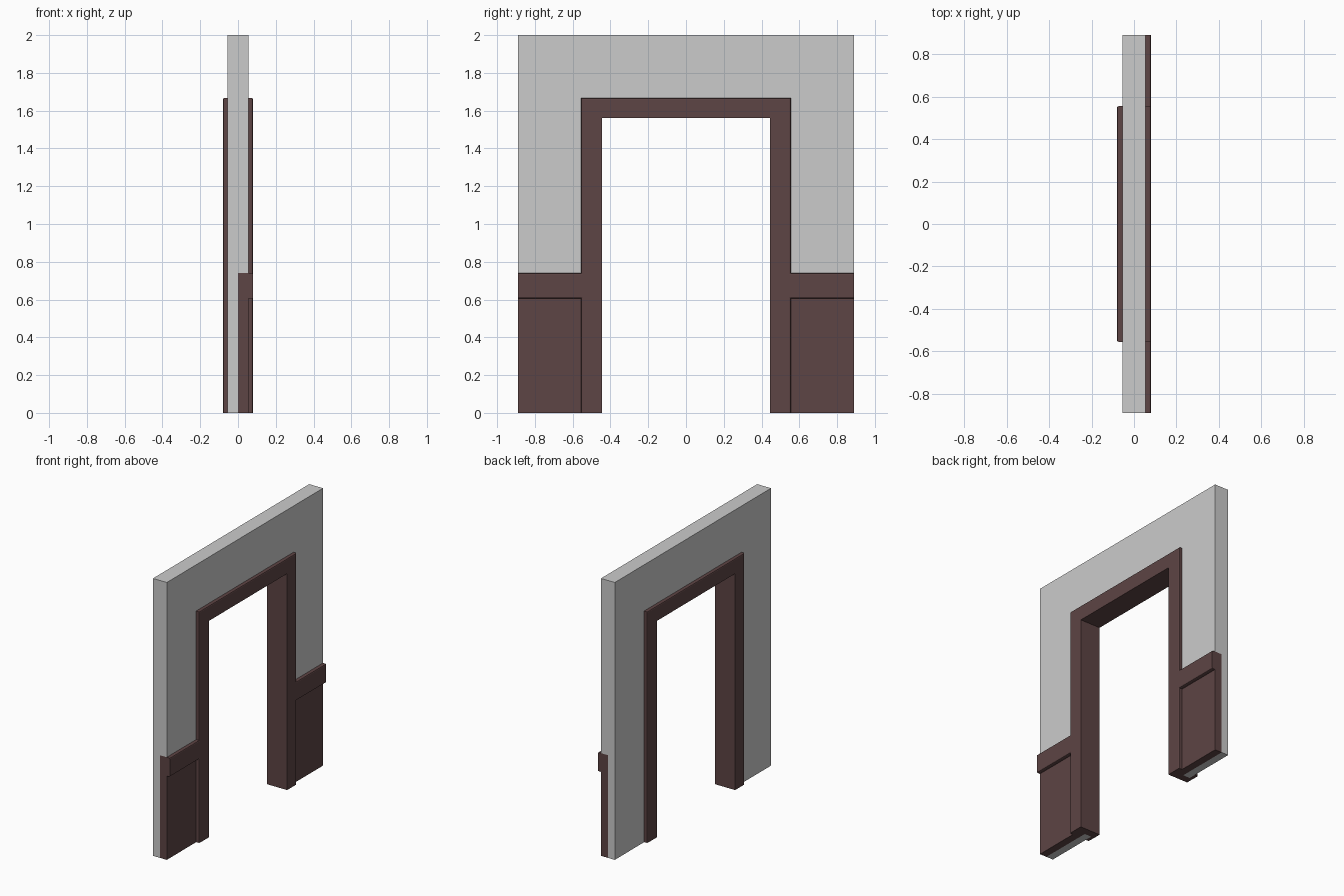
import bpy, bmesh

if "Cube" in bpy.data.objects:
    bpy.data.objects.remove(bpy.data.objects["Cube"])

WALL, TRIM = 0.055, 0.08          # half depths of wall and trim
W, H = 0.89, 2.0                  # half width and height of the wall
IN, OUT, MID = 0.445, 0.555, 0.5  # opening, casing edge, wall opening
IN_Z, OUT_Z, MID_Z = 1.56, 1.667, 1.61
RAIL_LO, RAIL_HI = 0.605, 0.74

wood = bpy.data.materials.new("dark_wood")
wood.diffuse_color = (0.11, 0.058, 0.058, 1)
wood.use_nodes = True
wood.node_tree.nodes["Principled BSDF"].inputs["Base Color"].default_value = wood.diffuse_color


def extrude(name, half, x0, x1, mat=None, bevel_x=None):
    """Mirror a half outline of (y, z) points and extrude it along x.
    The outer edges on plane bevel_x are rounded."""
    pts = half + [(-y, z) for y, z in reversed(half)]
    bm = bmesh.new()
    face = bm.faces.new([bm.verts.new((x0, y, z)) for y, z in pts])
    new = bmesh.ops.extrude_face_region(bm, geom=[face])["geom"]
    bmesh.ops.translate(bm, vec=(x1 - x0, 0, 0),
                        verts=[v for v in new if isinstance(v, bmesh.types.BMVert)])
    bmesh.ops.recalc_face_normals(bm, faces=bm.faces)
    if bevel_x is not None:
        def outer(e):
            a, b = (v.co for v in e.verts)
            if max(abs(a.x - bevel_x), abs(b.x - bevel_x)) > 1e-5:
                return False
            m = (a + b) / 2
            side = OUT - 0.001 < abs(m.y) < W - 0.001
            top = m.z > OUT_Z - 0.001
            return m.z > 0.001 and (side or top)
        bmesh.ops.bevel(bm, geom=[e for e in bm.edges if outer(e)],
                        offset=0.008, segments=2, profile=0.5, affect='EDGES')
    return finish(name, bm, mat)


def finish(name, bm, mat):
    me = bpy.data.meshes.new(name)
    bm.to_mesh(me)
    bm.free()
    if mat:
        me.materials.append(mat)
    ob = bpy.data.objects.new(name, me)
    bpy.context.collection.objects.link(ob)
    return ob


def arch(o, oz, i, iz):
    return [(i, iz), (i, 0), (o, 0), (o, oz)]


# Wall: full height at the back, thinner behind the panelling
extrude("wall_back", arch(W, H, MID, MID_Z), -WALL, 0)
extrude("wall_front", [(MID, MID_Z), (MID, RAIL_HI), (W, RAIL_HI), (W, H)], 0, WALL)

# Doorway lining and rear casing
extrude("doorway_lining", arch(MID, MID_Z, IN, IN_Z), -WALL, WALL, wood)
extrude("rear_casing", arch(OUT, OUT_Z, IN, IN_Z), -TRIM, -WALL, wood, -TRIM)

# Front casing, in one piece with the chair rails
extrude("front_casing_and_rails",
        [(IN, IN_Z), (IN, 0), (OUT, 0), (OUT, RAIL_LO), (W, RAIL_LO),
         (W, RAIL_HI), (OUT, RAIL_HI), (OUT, OUT_Z)], WALL, TRIM, wood, TRIM)

# Lower wall panels
for side, label in ((1, "right"), (-1, "left")):
    bm = bmesh.new()
    bmesh.ops.create_cube(bm, size=1)
    bmesh.ops.scale(bm, vec=(WALL, W - MID, RAIL_HI), verts=bm.verts)
    bmesh.ops.translate(bm, vec=(WALL / 2, side * (W + MID) / 2, RAIL_HI / 2), verts=bm.verts)
    finish("lower_panel_" + label, bm, wood)
